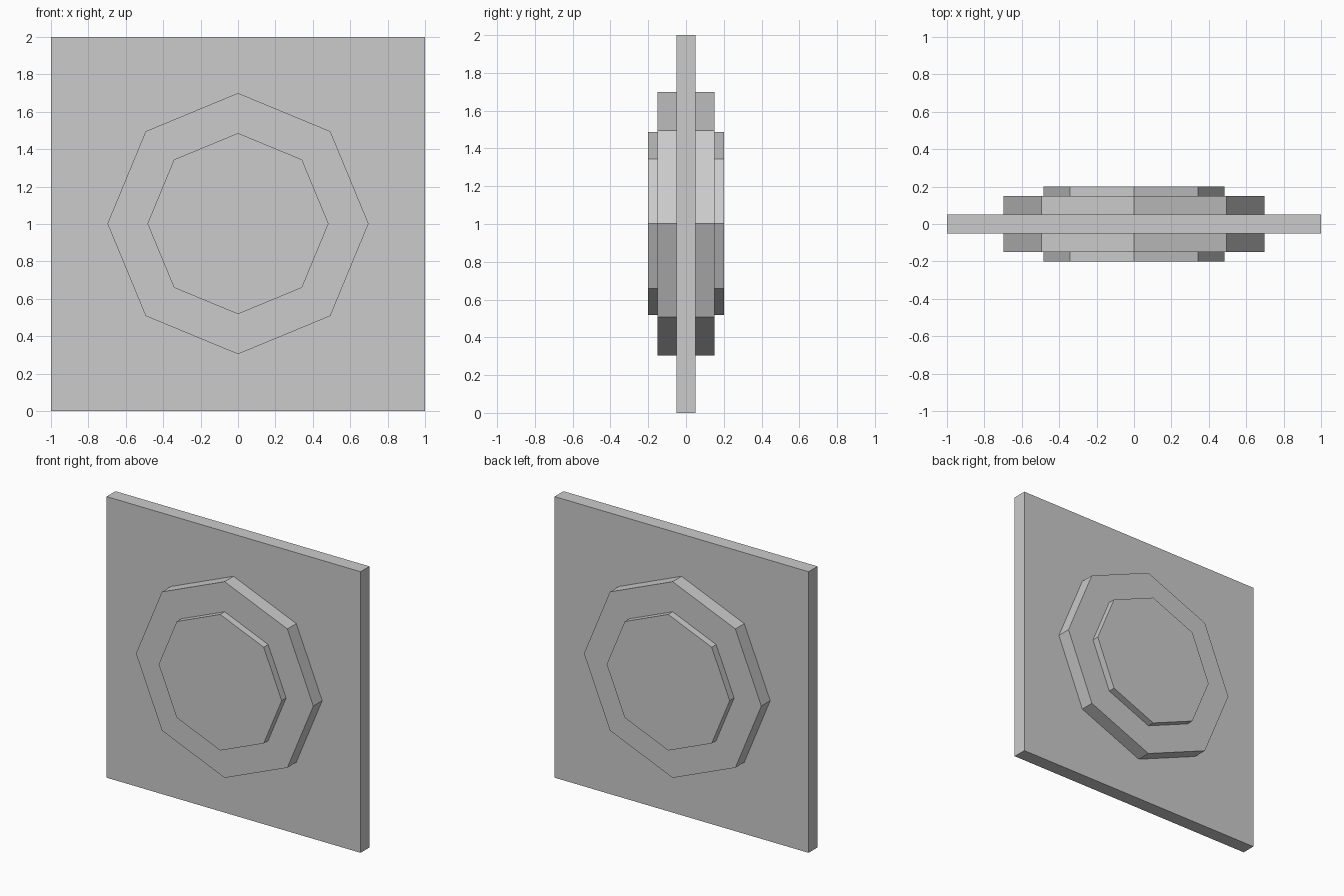
import bpy
from math import pi

if "Cube" in bpy.data.objects:
    bpy.data.objects.remove(bpy.data.objects["Cube"])

# Square plate standing upright
bpy.ops.mesh.primitive_cube_add(size=1, location=(0, 0, 1))
plate = bpy.context.object
plate.name = "square_plate"
plate.scale = (2, 0.1, 2)
bpy.ops.object.transform_apply(location=False, rotation=False, scale=True)


def octagon(name, radius, depth):
    """Eight-sided disc through the plate, corners on the x and z axes."""
    bpy.ops.mesh.primitive_cylinder_add(
        vertices=8, radius=radius, depth=depth,
        location=(0, 0, 1.002), rotation=(pi / 2, 0, 0))
    bpy.context.object.name = name


# Stepped octagonal bosses, showing equally on front and back
octagon("outer_boss", 0.698, 0.3)
octagon("inner_boss", 0.484, 0.4)
